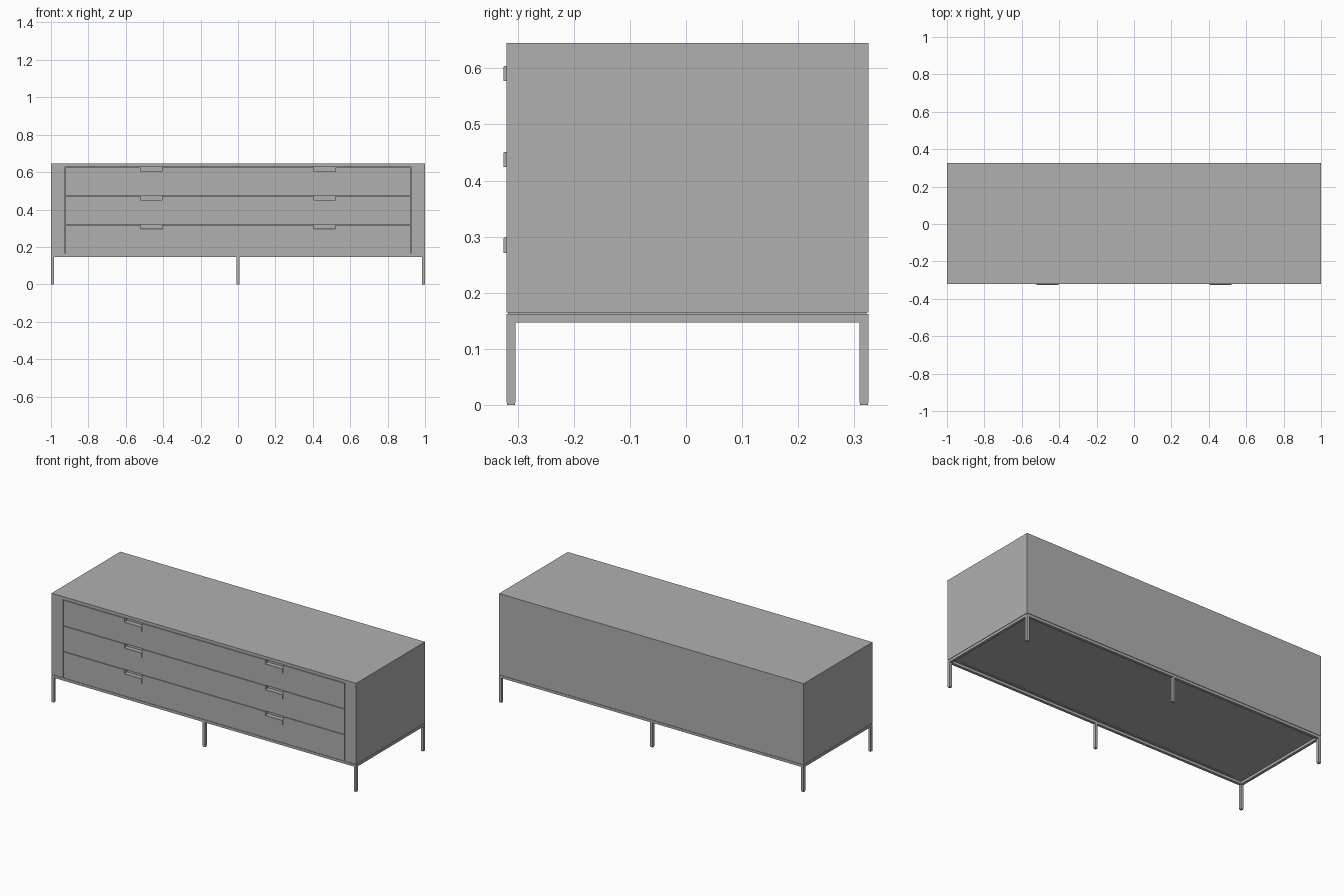
import bpy, bmesh

if "Cube" in bpy.data.objects:
    bpy.data.objects.remove(bpy.data.objects["Cube"])

FRONT, BACK = -0.32, 0.325
TUBE = 0.016
FRAME_Z0, FRAME_Z1, BODY_Z0, TOP = 0.147, 0.162, 0.1645, 0.645
DRAWER_X, GAP = 0.926, 0.003
PITCH, DRAWER_TOP = 0.153, 0.6255
FRONT_THICK = 0.022

grey = bpy.data.materials.new("dark_grey")
grey.diffuse_color = (0.435, 0.435, 0.435, 1)
grey.use_nodes = True
grey.node_tree.nodes["Principled BSDF"].inputs["Base Color"].default_value = grey.diffuse_color


def prism(name, pts, axis, a, b):
    """Extrude a 2D profile along x or y (profile is yz or xz)."""
    bm = bmesh.new()
    co = (lambda p: (a, p[0], p[1])) if axis == 'x' else (lambda p: (p[0], a, p[1]))
    face = bm.faces.new([bm.verts.new(co(p)) for p in pts])
    ext = bmesh.ops.extrude_face_region(bm, geom=[face])
    vec = (b - a, 0, 0) if axis == 'x' else (0, b - a, 0)
    verts = [v for v in ext['geom'] if isinstance(v, bmesh.types.BMVert)]
    bmesh.ops.translate(bm, verts=verts, vec=vec)
    bmesh.ops.recalc_face_normals(bm, faces=bm.faces)
    me = bpy.data.meshes.new(name)
    bm.to_mesh(me)
    bm.free()
    me.materials.append(grey)
    ob = bpy.data.objects.new(name, me)
    bpy.context.collection.objects.link(ob)
    return ob


def box(name, x0, x1, y0, y1, z0, z1):
    return prism(name, [(x0, z0), (x1, z0), (x1, z1), (x0, z1)], 'y', y0, y1)


# Cabinet carcass with a front recess for the drawers, open at the bottom
carcass = box("carcass", -1, 1, FRONT, BACK, BODY_Z0, TOP)
recess = box("recess_cutter", -DRAWER_X, DRAWER_X, FRONT - 0.05,
             FRONT + FRONT_THICK + 0.006, BODY_Z0 - 0.05, DRAWER_TOP + GAP / 2)
recess.hide_render = True
recess.hide_viewport = True
cut = carcass.modifiers.new("recess", 'BOOLEAN')
cut.operation = 'DIFFERENCE'
cut.solver = 'EXACT'
cut.object = recess

# Drawer fronts with two finger notches in the top edge, and hooked pulls
H0, H1, NOTCH = 0.405, 0.52, 0.021
for i in range(3):
    line = DRAWER_TOP - i * PITCH
    top = line - GAP / 2
    bottom = line - PITCH + GAP / 2 if i < 2 else BODY_Z0
    w = DRAWER_X - GAP
    low = line - 0.0235
    prism(f"drawer_front_{i + 1}", [
        (-w, bottom), (w, bottom), (w, top), (H1, top), (H1, low), (H0, low), (H0, top),
        (-H0, top), (-H0, low), (-H1, low), (-H1, top), (-w, top)],
        'y', FRONT, FRONT + FRONT_THICK)
    y0, z1, z0 = FRONT - 0.005, low + 0.002, low - 0.025
    hook = [(y0, z0), (FRONT, z0), (FRONT, low), (FRONT + FRONT_THICK, low),
            (FRONT + FRONT_THICK, z1), (y0 + 0.001, z1), (y0, z1 - 0.001)]
    for side, s in (("left", -1), ("right", 1)):
        prism(f"drawer_pull_{i + 1}_{side}", hook, 'x', s * H0, s * H1)

# Base frame rails around the perimeter
for side, y in (("front", FRONT), ("back", BACK - TUBE)):
    box(f"{side}_rail", -1, 1, y, y + TUBE, FRAME_Z0, FRAME_Z1)
for side, x in (("left", -1), ("right", 1 - TUBE)):
    box(f"{side}_rail", x, x + TUBE, FRONT + TUBE, BACK - TUBE, FRAME_Z0, FRAME_Z1)

# Thin set-back spacers that leave a shadow line between frame and carcass
e = 0.003
for side, y in (("front", FRONT + e), ("back", BACK - TUBE + e)):
    box(f"{side}_spacer", -1 + e, 1 - e, y, y + TUBE - 2 * e, FRAME_Z1, BODY_Z0)
for side, x in (("left", -1 + e), ("right", 1 - TUBE + e)):
    box(f"{side}_spacer", x, x + TUBE - 2 * e, FRONT + TUBE - e, BACK - TUBE + e,
        FRAME_Z1, BODY_Z0)

# Six square legs with small glide feet
f = 0.0007
for row, y in (("front", FRONT), ("back", BACK - TUBE)):
    for side, x in (("left", -1), ("middle", -TUBE / 2), ("right", 1 - TUBE)):
        box(f"{row}_{side}_leg", x, x + TUBE, y, y + TUBE, 0.004, FRAME_Z0)
        box(f"{row}_{side}_foot", x + f, x + TUBE - f, y + f, y + TUBE - f, 0, 0.004)
